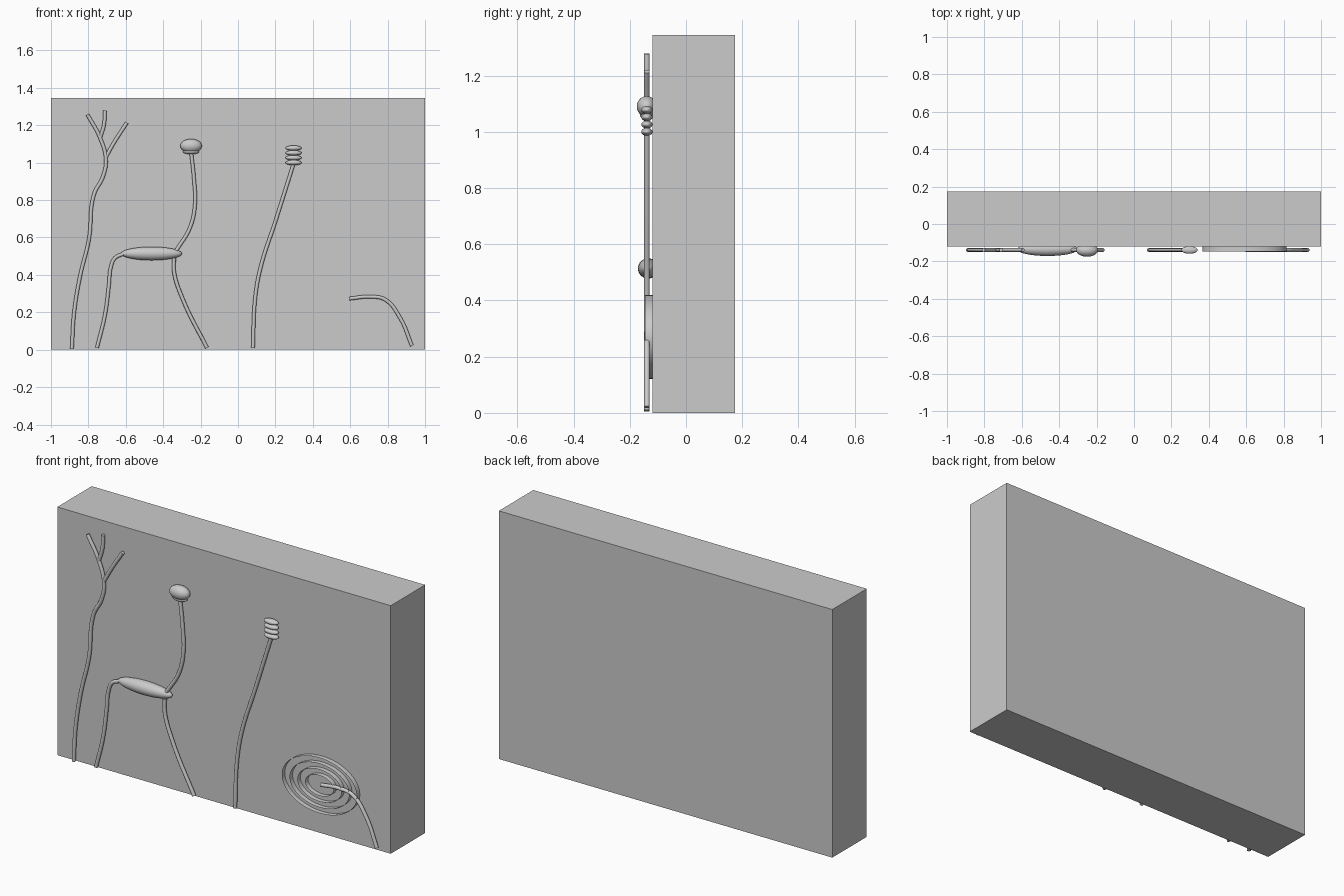
import bpy, bmesh, math
from mathutils import Matrix

old = bpy.data.objects.get("Cube")
if old:
    bpy.data.objects.remove(old, do_unlink=True)

GREY = (0.6, 0.6, 0.6, 1)
grey = bpy.data.materials.new("light grey")
grey.use_nodes = True
grey.diffuse_color = GREY
grey.node_tree.nodes["Principled BSDF"].inputs["Base Color"].default_value = GREY

STEM_Y, STEM_R = -0.139, 0.01
FRONT = -0.12


def finish(name, bm, smooth=True):
    bmesh.ops.recalc_face_normals(bm, faces=bm.faces)
    mesh = bpy.data.meshes.new(name)
    bm.to_mesh(mesh)
    bm.free()
    mesh.materials.append(grey)
    for p in mesh.polygons:
        p.use_smooth = smooth
    obj = bpy.data.objects.new(name, mesh)
    bpy.context.collection.objects.link(obj)
    return obj


def stem(name, points):
    """Round wire through (x, z) points, just in front of the slab."""
    curve = bpy.data.curves.new(name, "CURVE")
    curve.dimensions = "3D"
    curve.bevel_depth = STEM_R
    curve.bevel_resolution = 3
    curve.resolution_u = 8
    curve.use_fill_caps = True
    spline = curve.splines.new("BEZIER")
    spline.bezier_points.add(len(points) - 1)
    for bp, (x, z) in zip(spline.bezier_points, points):
        bp.co = (x, STEM_Y, z)
        bp.handle_left_type = bp.handle_right_type = "AUTO"
    curve.materials.append(grey)
    obj = bpy.data.objects.new(name, curve)
    bpy.context.collection.objects.link(obj)


def ellipsoid(name, x, z, rx, ry, rz, y=STEM_Y):
    bm = bmesh.new()
    bmesh.ops.create_uvsphere(bm, u_segments=32, v_segments=16, radius=1)
    bmesh.ops.transform(bm, verts=bm.verts, matrix=Matrix.Translation((x, y, z))
                        @ Matrix.Diagonal((rx, ry, rz, 1)))
    finish(name, bm)


def ribbon_ring(name, x, z, rx, rz, y0, y1):
    """Thin elliptical wall standing off the slab face."""
    bm = bmesh.new()
    n = 64
    rows = [[bm.verts.new((x + rx * math.cos(math.tau * i / n), y,
                           z + rz * math.sin(math.tau * i / n)))
             for i in range(n)] for y in (y0, y1)]
    for i in range(n):
        j = (i + 1) % n
        bm.faces.new((rows[0][i], rows[0][j], rows[1][j], rows[1][i]))
    finish(name, bm)


# Backing slab
bm = bmesh.new()
bmesh.ops.create_cube(bm, size=1)
bmesh.ops.transform(bm, verts=bm.verts, matrix=Matrix.Translation((0, 0.0275, 0.6725))
                    @ Matrix.Diagonal((2, 0.295, 1.345, 1)))
finish("slab", bm, smooth=False)

# Branching twig
stem("twig_main", [(-.888, .005), (-.877, .19), (-.845, .39), (-.797, .59), (-.77, .83),
                   (-.722, .925), (-.706, 1.016), (-.738, 1.134), (-.805, 1.257)])
stem("twig_middle_branch", [(-.738, 1.13), (-.717, 1.2), (-.711, 1.278)])
stem("twig_right_branch", [(-.706, 1.03), (-.663, 1.107), (-.594, 1.214)])

# Long-legged figure
stem("rear_leg", [(-.754, .01), (-.711, .187), (-.69, .348), (-.68, .44),
                  (-.658, .49), (-.612, .513)])
stem("front_leg", [(-.342, .49), (-.342, .417), (-.294, .267), (-.166, .01)])
stem("neck", [(-.33, .53), (-.257, .652), (-.23, .775), (-.235, .91), (-.251, 1.06)])
ellipsoid("body", -.462, .514, .163, .036, .036, -.135)
ellipsoid("head", -.251, 1.09, .058, .035, .037, -.14)
ellipsoid("collar", -.251, 1.058, .043, .025, .013)

# Stalk with stacked discs
stem("stalk", [(.08, .01), (.091, .267), (.118, .428), (.203, .695), (.299, 1)])
for i in range(4):
    ellipsoid(f"stalk_disc_{i + 1}", .297, 1 + .026 * i, .043, .02, .014)

# Concentric ripples and the tail crossing them
for i in range(4):
    t = i / 3
    ribbon_ring(f"ripple_{i + 1}", .59, .27, .085 + .14 * t, .055 + .095 * t, -.146, FRONT)
stem("tail", [(.595, .273), (.706, .283), (.786, .268), (.866, .171), (.93, .021)])
